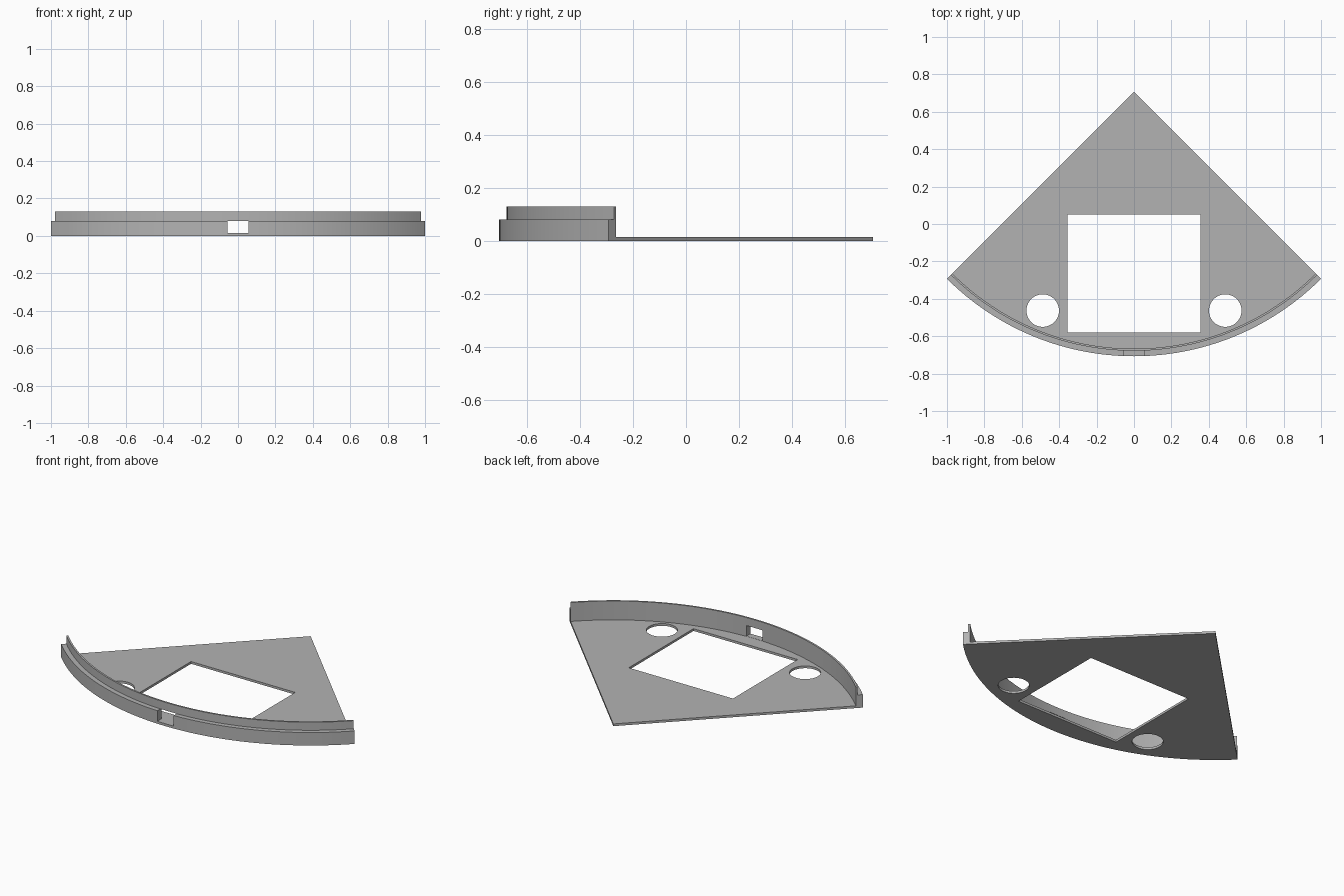
import bpy, bmesh
from math import sin, cos, pi, sqrt
from mathutils import Matrix

old = bpy.data.objects.get("Cube")
if old:
    bpy.data.objects.remove(old, do_unlink=True)

grey = bpy.data.materials.new("light_grey")
grey.use_nodes = True
colour = (0.45, 0.45, 0.45, 1)
grey.diffuse_color = colour
grey.node_tree.nodes["Principled BSDF"].inputs["Base Color"].default_value = colour

R = sqrt(2)            # outer radius of the quarter disc
APEX_Y = R / 2
FLOOR, LEDGE, TOP = 0.014, 0.08, 0.13
LIP_OUT, LIP_IN = 1.385, 1.374
STEPS = 48


def make_object(name, bm):
    bmesh.ops.recalc_face_normals(bm, faces=bm.faces)
    mesh = bpy.data.meshes.new(name)
    bm.to_mesh(mesh)
    bm.free()
    mesh.materials.append(grey)
    ob = bpy.data.objects.new(name, mesh)
    bpy.context.collection.objects.link(ob)
    return ob


# Quarter-disc tray: floor, stepped rim and lip as one swept profile
bm = bmesh.new()
low = bm.verts.new((0, APEX_Y, 0))
high = bm.verts.new((0, APEX_Y, FLOOR))
profile = [(R, 0), (R, LEDGE), (LIP_OUT, LEDGE), (LIP_OUT, TOP),
           (LIP_IN, TOP), (LIP_IN, FLOOR)]
rings = []
for i in range(STEPS + 1):
    a = -pi / 4 + pi / 2 * i / STEPS
    rings.append([low] + [bm.verts.new((r * sin(a), APEX_Y - r * cos(a), z))
                          for r, z in profile] + [high])
for a, b in zip(rings, rings[1:]):
    for j in range(len(a) - 1):
        corners = dict.fromkeys([a[j], a[j + 1], b[j + 1], b[j]])
        bm.faces.new(list(corners))
bm.faces.new(rings[0])
bm.faces.new(rings[-1])
tray = make_object("quarter_tray", bm)


def cut(build):
    bm = bmesh.new()
    build(bm)
    cutter = make_object("cutter", bm)
    cutter.hide_render = True
    mod = tray.modifiers.new("cut", 'BOOLEAN')
    mod.operation, mod.solver, mod.object = 'DIFFERENCE', 'EXACT', cutter
    bpy.context.view_layer.objects.active = tray
    bpy.ops.object.modifier_apply(modifier=mod.name)
    bpy.data.objects.remove(cutter, do_unlink=True)


def box(x0, x1, y0, y1, z0, z1):
    centre = Matrix.Translation(((x0 + x1) / 2, (y0 + y1) / 2, (z0 + z1) / 2))
    size = Matrix.Diagonal((x1 - x0, y1 - y0, z1 - z0, 1))
    return lambda bm: bmesh.ops.create_cube(bm, size=1, matrix=centre @ size)


def cylinder(x, y, r):
    return lambda bm: bmesh.ops.create_cone(
        bm, cap_ends=True, segments=48, radius1=r, radius2=r, depth=0.1,
        matrix=Matrix.Translation((x, y, 0)))


# Rectangular window, two round holes and the cable notch in the rim
cut(box(-0.355, 0.355, -0.58, 0.05, -0.05, 0.05))
for side in (-1, 1):
    cut(cylinder(side * 0.488, -0.463, 0.087))
cut(box(-0.055, 0.055, -0.8, -0.62, FLOOR + 0.001, LEDGE + 0.0005))

bpy.ops.object.select_all(action='DESELECT')
tray.select_set(True)
bpy.context.view_layer.objects.active = tray
bpy.ops.object.shade_smooth_by_angle(angle=pi / 6)
